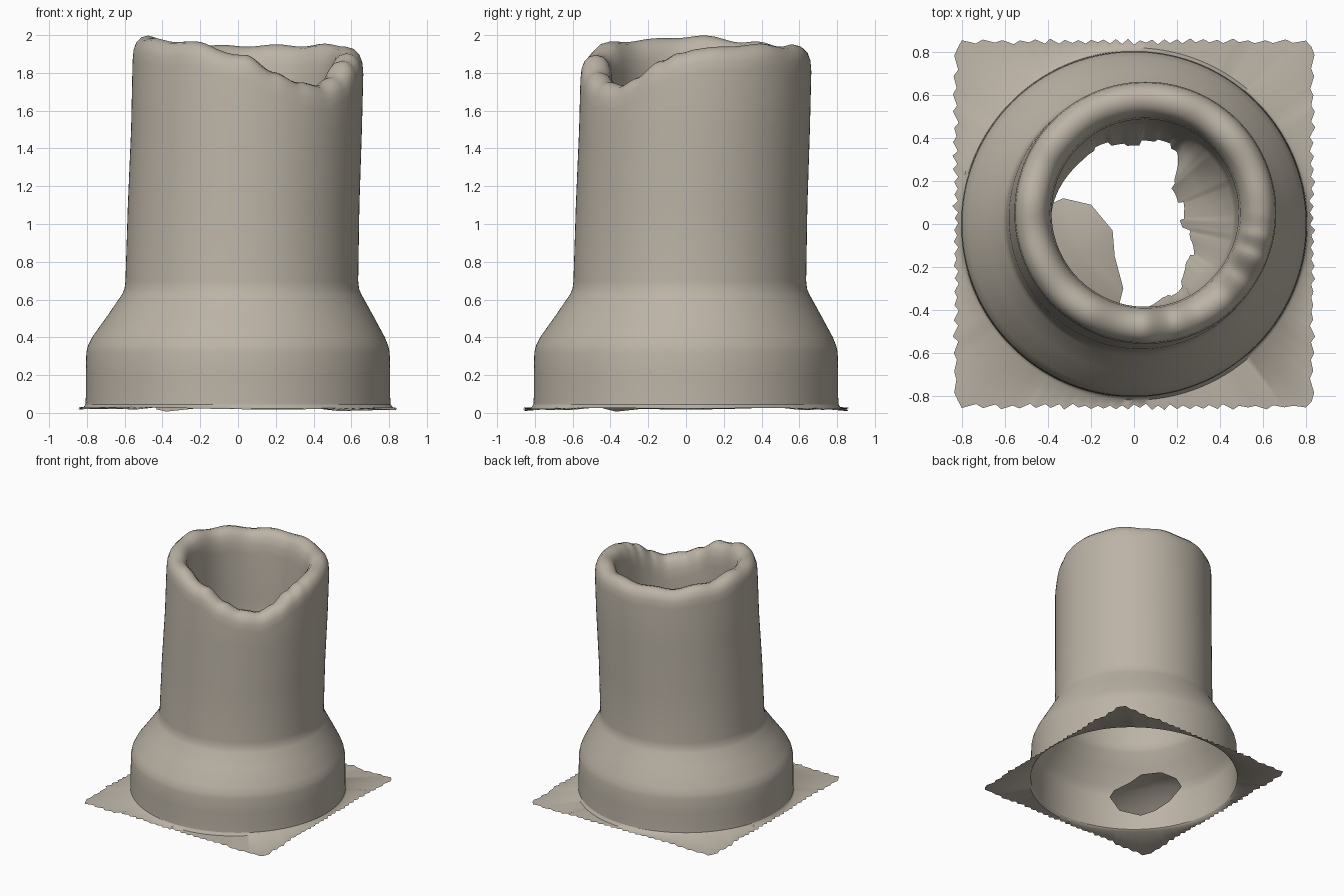
import bpy, bmesh, math, random

if "Cube" in bpy.data.objects:
    bpy.data.objects.remove(bpy.data.objects["Cube"])

random.seed(4)
SEG = 192
clay = bpy.data.materials.new("warm_grey_clay")
clay.diffuse_color = (0.50, 0.45, 0.38, 1)
clay.use_nodes = True
clay.node_tree.nodes["Principled BSDF"].inputs["Base Color"].default_value = clay.diffuse_color


def lerp(table, v):
    """Smooth lookup in a short list of (position, value) pairs."""
    for (a, p), (b, q) in zip(table, table[1:]):
        if v <= b:
            t = max(0, (v - a) / (b - a))
            return p + (q - p) * t * t * (3 - 2 * t)
    return table[-1][1]


def loft(name, rings, cap=False):
    """Skin closed rings of equal length into one open surface."""
    bm = bmesh.new()
    loops = [[bm.verts.new(p) for p in ring] for ring in rings]
    n = len(loops[0])
    for a, b in zip(loops, loops[1:]):
        for i in range(n):
            j = (i + 1) % n
            bm.faces.new((a[i], a[j], b[j], b[i]))
    if cap:
        bm.faces.new(loops[-1])
    me = bpy.data.meshes.new(name)
    bm.to_mesh(me)
    bm.free()
    me.materials.append(clay)
    ob = bpy.data.objects.new(name, me)
    bpy.context.collection.objects.link(ob)
    bpy.context.view_layer.objects.active = ob
    ob.select_set(True)
    bpy.ops.object.shade_smooth_by_angle(angle=math.radians(50))
    ob.select_set(False)
    return ob


ANG = [360 * i / SEG for i in range(SEG)]
# the tube leans slightly to +x and +y
LEAN = [(0, 0), (0.33, 0.0), (0.65, 0.02), (1.9, 0.053), (3, 0.053)]
# uneven rim height around the mouth, with the broken notch at front right
RIM = [(0, 1.925), (30, 1.95), (60, 1.945), (90, 1.945), (120, 1.94), (150, 1.965),
       (180, 1.995), (210, 1.975), (240, 1.96), (268, 1.89), (285, 1.81), (300, 1.745),
       (313, 1.735), (326, 1.78), (340, 1.86), (350, 1.91), (360, 1.925)]
# inward reach of the ragged lower end of the bore
END = [(0, 0.21), (45, 0.23), (62, 0.36), (90, 0.36), (130, 0.38), (180, 0.41),
       (270, 0.42), (295, 0.37), (320, 0.30), (345, 0.23), (360, 0.21)]
rim = [lerp(RIM, a) + 0.006 * math.sin(math.radians(a * 11)) for a in ANG]


def ring(r, z):
    """Ring with radius and height given as numbers or per-angle lists."""
    out = []
    for i, a in enumerate(ANG):
        rr = r[i] if isinstance(r, list) else r
        zz = z[i] if isinstance(z, list) else z
        c, t = lerp(LEAN, zz), math.radians(a)
        out.append((c + rr * math.cos(t), c + rr * math.sin(t), zz))
    return out


# ground sheet with a jagged square border
def sheet_z(x, y):
    return 0.026 + 0.008 * math.sin(3 * x + 1) * math.cos(4 * y)


border, inner = [], []
for i, a in enumerate(ANG):
    t = math.radians(a)
    c, s = math.cos(t), math.sin(t)
    k = min(0.83 / max(abs(c), 1e-6), 0.85 / max(abs(s), 1e-6))
    k += (0.012 if i % 2 else -0.008) + random.uniform(-0.006, 0.006)
    x, y = c * k, s * k
    border.append((x, y, sheet_z(x, y) - 0.012 * (k > 1)))
    x, y = c * 0.822, s * 0.822
    inner.append((x, y, sheet_z(x, y) + 0.004))
foot = ring(0.808, 0.045)
loft("ground_sheet", [border, inner, foot])

# outer shell: hub, shoulder and leaning tube
shell = [foot]
for r, z in [(0.806, 0.08), (0.806, 0.2), (0.803, 0.32), (0.795, 0.355), (0.775, 0.40),
             (0.70, 0.52), (0.635, 0.625), (0.621, 0.655), (0.616, 0.70), (0.613, 1.1), (0.611, 1.5)]:
    shell.append(ring(r, z))
# rounded lip, rolling over into the bore
for r, d in [(0.611, 0.13), (0.606, 0.075), (0.592, 0.035), (0.565, 0.009), (0.53, 0),
             (0.49, 0.012), (0.462, 0.045), (0.445, 0.10), (0.437, 0.17)]:
    shell.append(ring(r, [h - d for h in rim]))
# bore wall, ending in a ragged inward curl
jag = [random.uniform(-0.025, 0.025) for _ in range(SEG // 6)]
end = [lerp(END, a) + jag[i // 6] * (lerp(END, a) < 0.38) for i, a in enumerate(ANG)]
shell += [ring(0.435, 1.4), ring(0.43, 1.15)]
shell.append(ring([0.45 * 0.4 + e * 0.6 for e in end], 1.02))
shell.append(ring(end, [0.95 + jag[i // 6] for i in range(SEG)]))
loft("pipe_shell", shell)

# loose scrap lying inside the hub
edge = [(-0.33, 0.12), (-0.42, 0.08), (-0.45, -0.10), (-0.43, -0.26), (-0.38, -0.37),
        (-0.22, -0.44), (-0.07, -0.38), (-0.05, -0.30), (-0.09, -0.15), (-0.10, -0.03), (-0.20, 0.09)]
cx, cy = -0.25, -0.15
scrap = []
for k in (1, 0.85, 0.6, 0.3, 0.08):
    pts = []
    for x, y in edge:
        px, py = cx + (x - cx) * k, cy + (y - cy) * k
        d = -(px + py) / math.sqrt(2)
        pts.append((px, py, max(0, 0.15 - 0.27 * d) + 0.04 * (1 - k * k)))
    scrap.append(pts)
loft("inner_scrap", scrap, cap=True)
